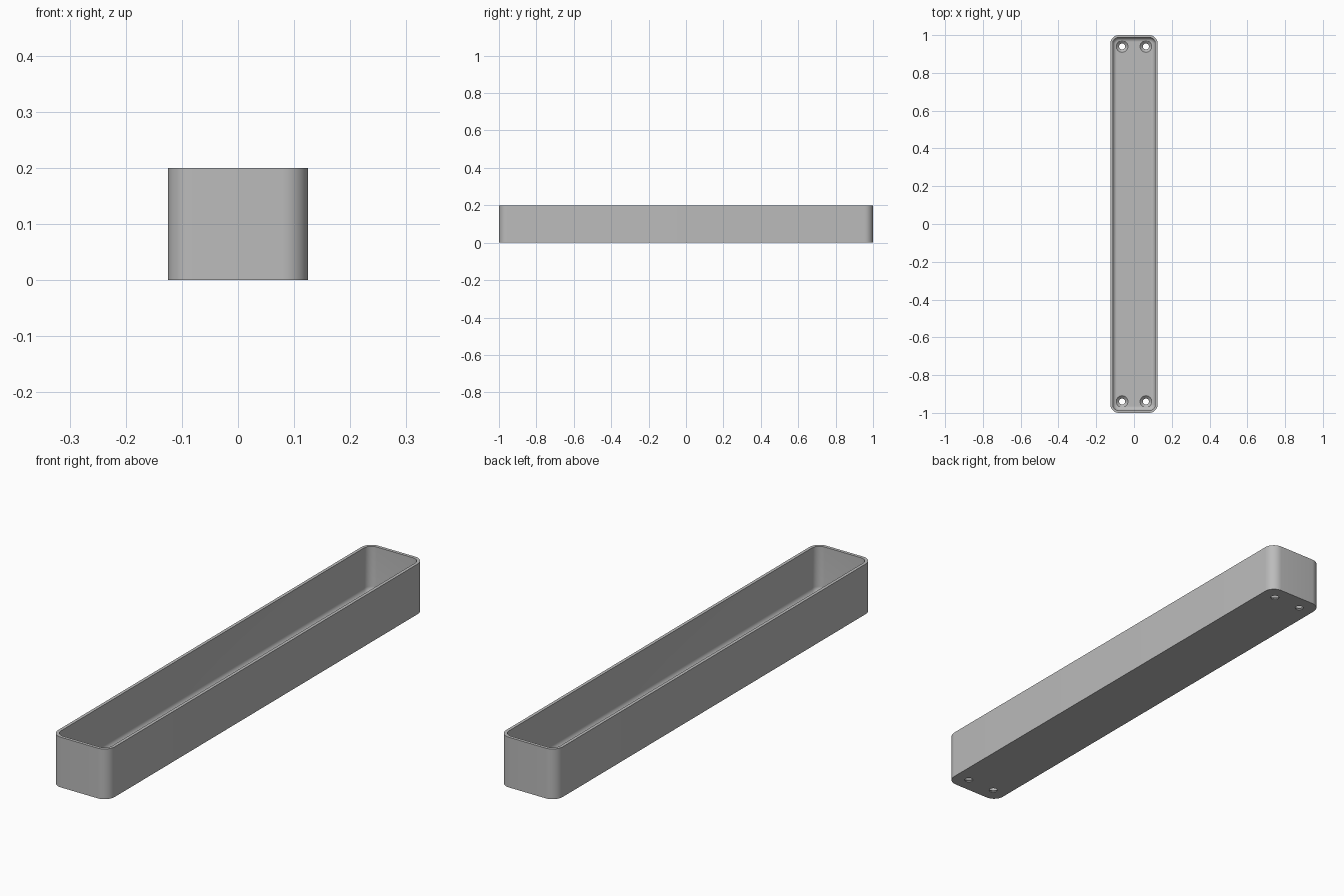
import bpy, bmesh, math

if "Cube" in bpy.data.objects:
    bpy.data.objects.remove(bpy.data.objects["Cube"])

HALF_X, HALF_Y, HEIGHT = 0.125, 1.0, 0.2
CORNER, WALL, FLOOR, FILLET = 0.045, 0.0125, 0.018, 0.022
HOLE_X, HOLE_Y, HOLE_R, SINK_R = 0.063, 0.94, 0.016, 0.031

gray = bpy.data.materials.new("gray plastic")
gray.use_nodes = True
color = (0.5, 0.5, 0.5, 1)
gray.diffuse_color = color
gray.node_tree.nodes["Principled BSDF"].inputs["Base Color"].default_value = color


def rounded_ring(bm, inset, z, steps=10):
    """Rounded rectangle loop, inset from the outer wall."""
    r = CORNER - inset
    loop = []
    for q, (sx, sy) in enumerate([(1, 1), (-1, 1), (-1, -1), (1, -1)]):
        for i in range(steps + 1):
            a = math.pi / 2 * (q + i / steps)
            loop.append(bm.verts.new((sx * (HALF_X - CORNER) + r * math.cos(a),
                                      sy * (HALF_Y - CORNER) + r * math.sin(a), z)))
    return loop


def circle_ring(bm, x, y, r, z, n=32):
    return [bm.verts.new((x + r * math.cos(math.tau * i / n),
                          y + r * math.sin(math.tau * i / n), z)) for i in range(n)]


def loft(bm, rings):
    """Skin a stack of loops and cap both ends."""
    for a, b in zip(rings, rings[1:]):
        for i in range(len(a)):
            j = (i + 1) % len(a)
            bm.faces.new((a[i], a[j], b[j], b[i]))
    bm.faces.new(rings[0][::-1])
    bm.faces.new(rings[-1])


def make_object(name, bm):
    bmesh.ops.recalc_face_normals(bm, faces=bm.faces)
    mesh = bpy.data.meshes.new(name)
    bm.to_mesh(mesh)
    bm.free()
    mesh.materials.append(gray)
    obj = bpy.data.objects.new(name, mesh)
    bpy.context.collection.objects.link(obj)
    return obj


# Open tray: outer wall, flat rim, inner wall, rounded foot and floor
bm = bmesh.new()
profile = [(0, 0), (0, HEIGHT), (WALL, HEIGHT)]
for i in range(9):
    a = math.pi / 2 * i / 8
    profile.append((WALL + FILLET * (1 - math.cos(a)),
                    FLOOR + FILLET * (1 - math.sin(a))))
loft(bm, [rounded_ring(bm, inset, z) for inset, z in profile])
tray = make_object("tray", bm)

# Countersunk screw hole cutters at both ends
bm = bmesh.new()
for x in (-HOLE_X, HOLE_X):
    for y in (-HOLE_Y, HOLE_Y):
        loft(bm, [circle_ring(bm, x, y, r, z) for r, z in
                  [(HOLE_R, -0.05), (HOLE_R, 0.004), (SINK_R, FLOOR), (SINK_R, 0.1)]])
cutter = make_object("screw_hole_cutter", bm)
cutter.hide_render = True

# Cut the holes and keep the edges crisp
cut = tray.modifiers.new("screw holes", "BOOLEAN")
cut.operation = "DIFFERENCE"
cut.solver = "EXACT"
cut.object = cutter
bpy.ops.object.select_all(action="DESELECT")
bpy.context.view_layer.objects.active = tray
tray.select_set(True)
bpy.ops.object.modifier_apply(modifier=cut.name)
bpy.data.objects.remove(cutter)
bpy.ops.object.shade_smooth_by_angle(angle=math.radians(30))
